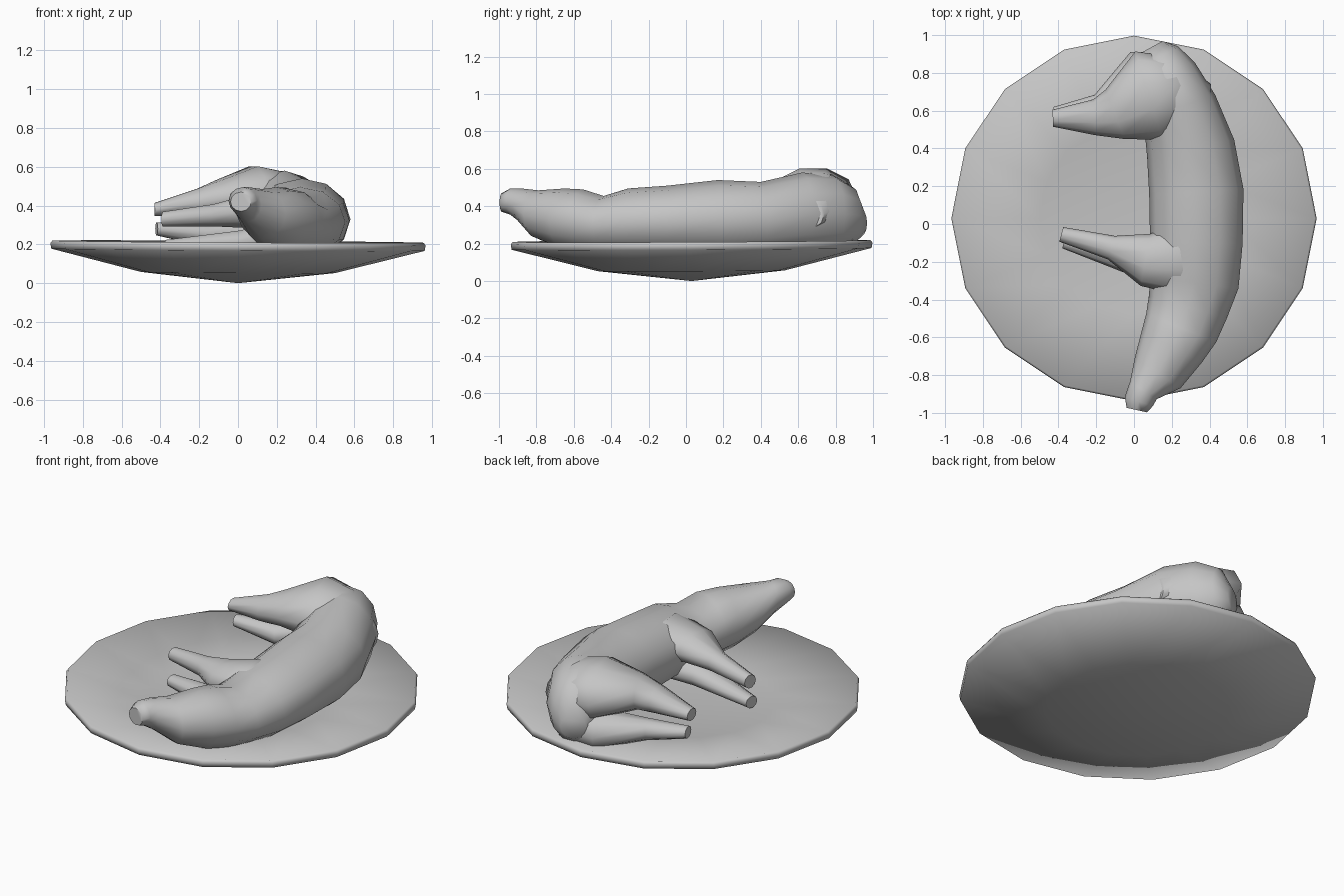
import bpy
import bmesh
from math import cos, sin, pi, radians
from mathutils import Vector

cube = bpy.data.objects.get("Cube")
if cube:
    bpy.data.objects.remove(cube, do_unlink=True)

grey = bpy.data.materials.new("plain_grey")
grey.use_nodes = True
shade = (0.56, 0.56, 0.56, 1)
grey.diffuse_color = shade
grey.node_tree.nodes["Principled BSDF"].inputs["Base Color"].default_value = shade


def finish(name, bm, angle):
    bmesh.ops.recalc_face_normals(bm, faces=bm.faces)
    mesh = bpy.data.meshes.new(name)
    bm.to_mesh(mesh)
    bm.free()
    mesh.materials.append(grey)
    obj = bpy.data.objects.new(name, mesh)
    bpy.context.collection.objects.link(obj)
    bpy.ops.object.select_all(action="DESELECT")
    obj.select_set(True)
    bpy.context.view_layer.objects.active = obj
    bpy.ops.object.shade_smooth_by_angle(angle=radians(angle))
    return obj


def bridge(bm, rings):
    for a, b in zip(rings, rings[1:]):
        n = len(a)
        for i in range(n):
            j = (i + 1) % n
            bm.faces.new((a[i], a[j], b[j], b[i]))


def loft(name, stations, sides):
    """Skin upright elliptical rings: x, y, z, half width, half height."""
    bm = bmesh.new()
    rings = []
    last = len(stations) - 1
    for k, (x, y, z, w, h) in enumerate(stations):
        before, after = stations[max(k - 1, 0)], stations[min(k + 1, last)]
        along = Vector((after[0] - before[0], after[1] - before[1], 0)).normalized()
        side = Vector((along.y, -along.x, 0))
        ring = []
        for i in range(sides):
            t = 2 * pi * i / sides
            ring.append(bm.verts.new(Vector((x, y, z)) + side * w * cos(t) + Vector((0, 0, h * sin(t)))))
        rings.append(ring)
    bridge(bm, rings)
    bm.faces.new(rings[0])
    bm.faces.new(rings[-1])
    return finish(name, bm, 60)


# Shallow sixteen-sided dish with a soft rim, slightly tilted
bm = bmesh.new()
profile = [(0.5, 0.055), (0.962, 0.172), (0.967, 0.2), (0.957, 0.214), (0.5, 0.15)]
rings = []
for r, z in profile:
    ring = []
    for i in range(16):
        t = 2 * pi * i / 16
        x, y = r * cos(t), r * sin(t)
        ring.append(bm.verts.new((x, y + 0.03, z - 0.006 * x + 0.005 * y)))
    rings.append(ring)
bridge(bm, rings)
for ring, z in ((rings[0], 0), (rings[-1], 0.13)):
    tip = bm.verts.new((0, 0.03, z))
    for i in range(16):
        bm.faces.new((ring[i], ring[(i + 1) % 16], tip))
finish("dish", bm, 75)

# Curled body from snout to rump
loft("body", [
    (0.015, -0.985, 0.42, 0.055, 0.05),
    (0.025, -0.94, 0.425, 0.078, 0.07),
    (0.05, -0.88, 0.405, 0.085, 0.09),
    (0.125, -0.79, 0.355, 0.145, 0.13),
    (0.2, -0.65, 0.33, 0.18, 0.165),
    (0.25, -0.55, 0.32, 0.2, 0.17),
    (0.285, -0.44, 0.3, 0.215, 0.155),
    (0.32, -0.31, 0.315, 0.235, 0.18),
    (0.33, -0.1, 0.32, 0.245, 0.19),
    (0.33, 0.17, 0.33, 0.25, 0.21),
    (0.3, 0.4, 0.33, 0.235, 0.2),
    (0.24, 0.62, 0.36, 0.2, 0.22),
    (0.17, 0.78, 0.36, 0.17, 0.21),
    (0.12, 0.88, 0.35, 0.13, 0.16),
    (0.09, 0.935, 0.31, 0.07, 0.07),
], 12)

# Legs, rooted inside the body and pointing to the inner side of the curl
legs = {
    "upper_hind_leg": [
        (0.4, 0.66, 0.36, 0.08, 0.08),
        (0.22, 0.68, 0.42, 0.2, 0.165),
        (0.08, 0.68, 0.45, 0.245, 0.16),
        (-0.1, 0.58, 0.44, 0.14, 0.095),
        (-0.21, 0.565, 0.415, 0.095, 0.075),
        (-0.43, 0.56, 0.38, 0.045, 0.035)],
    "lower_hind_leg": [
        (0.2, 0.76, 0.27, 0.15, 0.13),
        (0.03, 0.78, 0.26, 0.14, 0.11),
        (-0.18, 0.62, 0.25, 0.07, 0.06),
        (-0.42, 0.58, 0.28, 0.04, 0.035)],
    "upper_front_leg": [
        (0.42, -0.16, 0.33, 0.1, 0.08),
        (0.24, -0.19, 0.38, 0.19, 0.12),
        (0.06, -0.19, 0.37, 0.14, 0.09),
        (-0.12, -0.125, 0.35, 0.065, 0.06),
        (-0.385, -0.055, 0.33, 0.04, 0.04)],
    "lower_front_leg": [
        (0.22, -0.22, 0.24, 0.15, 0.1),
        (0.02, -0.19, 0.21, 0.09, 0.065),
        (-0.37, -0.09, 0.19, 0.04, 0.035)],
}
for name, stations in legs.items():
    loft(name, stations, 10)
